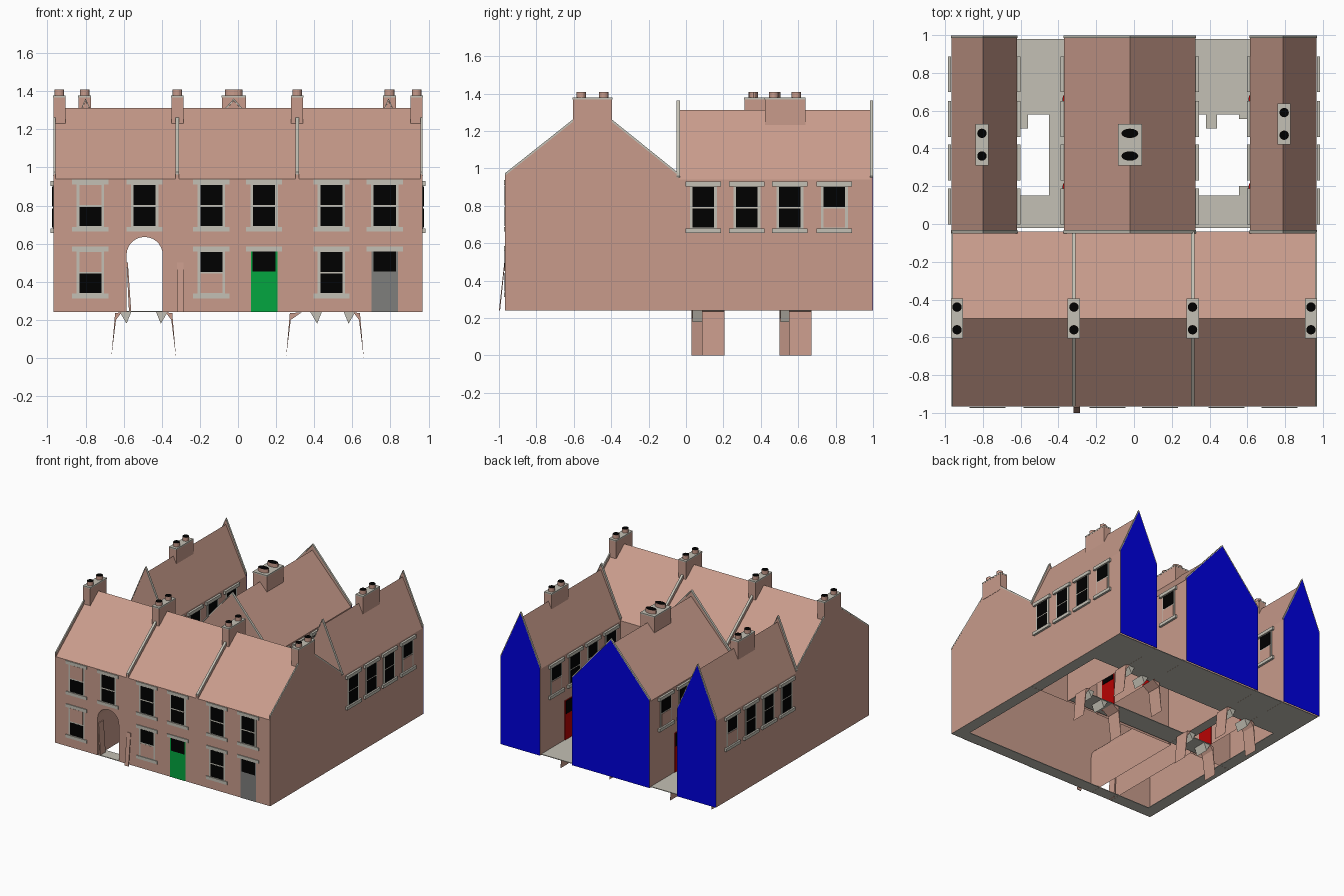
import bpy, bmesh, math
from mathutils import Vector

if "Cube" in bpy.data.objects:
    bpy.data.objects.remove(bpy.data.objects["Cube"])

COL = {
    "brick": (0.58, 0.33, 0.26), "stone": (0.55, 0.53, 0.46), "black": (0, 0, 0),
    "blue": (0, 0, 0.72), "green": (0.001, 0.38, 0.05),
    "grey": (0.21, 0.21, 0.20), "red": (0.48, 0.001, 0.001),
}
MATS = {}
for n, c in COL.items():
    MATS[n] = bpy.data.materials.new(n)
    MATS[n].diffuse_color = (*c, 1)

PARTS = {}


def part(name, mat):
    return PARTS.setdefault(name, (bmesh.new(), mat))[0]


def prism(bm, pts, axis, a, b, open_z=()):
    """Extrude a (p, z) outline along x or y; drop flat faces at heights open_z."""
    place = (lambda p, t: (p[0], t, p[1])) if axis == "y" else (lambda p, t: (t, p[0], p[1]))
    va = [bm.verts.new(place(p, a)) for p in pts]
    vb = [bm.verts.new(place(p, b)) for p in pts]
    n = len(pts)
    fs = [bm.faces.new(va), bm.faces.new(vb[::-1])]
    for i in range(n):
        j = (i + 1) % n
        fs.append(bm.faces.new((va[j], va[i], vb[i], vb[j])))
    bmesh.ops.recalc_face_normals(bm, faces=fs)
    dead = [f for f in fs if any(all(abs(v.co.z - z) < 1e-4 for v in f.verts) for z in open_z)]
    bmesh.ops.delete(bm, geom=dead, context="FACES")


def box(bm, x0, x1, y0, y1, z0, z1):
    prism(bm, [(x0, z0), (x1, z0), (x1, z1), (x0, z1)], "y", y0, y1)


def plate(name, mat, wall, u0, u1, z0, z1, out):
    """Plate on a wall; wall = (axis of normal, position, outward sign)."""
    ax, pos, s = wall
    if ax == "y":
        out *= 0.4  # the street front is almost flat
    a, b = sorted((pos + s * 0.0006, pos + s * out))
    if ax == "y":
        box(part(name, mat), u0, u1, a, b, z0, z1)
    else:
        box(part(name, mat), a, b, u0, u1, z0, z1)


def window(wall, u, z0, blocked=None):
    """Sash window with sill and lintel; one half can be bricked up."""
    h, m = 0.225, z0 + 0.11
    plate("window_frames", "stone", wall, u - 0.072, u + 0.072, z0, z0 + h, 0.005)
    for half, a, b in (("low", z0 + 0.005, m - 0.005), ("high", m + 0.005, z0 + h - 0.005)):
        fill = ("brick_infill", "brick") if half == blocked else ("window_glass", "black")
        plate(*fill, wall, u - 0.058, u + 0.058, a, b, 0.008)
    plate("sills", "stone", wall, u - 0.095, u + 0.095, z0 - 0.025, z0, 0.018)
    plate("lintels", "stone", wall, u - 0.095, u + 0.095, z0 + h - 0.002, z0 + h + 0.024, 0.018)


def door(wall, u, mat, lintel=False):
    plate(mat + "_door", mat, wall, u - 0.07, u + 0.07, 0.24, 0.565, 0.005)
    plate("window_glass", "black", wall, u - 0.06, u + 0.06, 0.455, 0.56, 0.008)
    if lintel:
        plate("lintels", "stone", wall, u - 0.095, u + 0.095, 0.56, 0.585, 0.018)


def chimney(x, y, wx, wy, z0, rx=0.025):
    box(part("chimney_stacks", "brick"), x - wx, x + wx, y - wy, y + wy, z0, 1.368)
    box(part("chimney_caps", "stone"), x - wx - .001, x + wx + .001, y - wy - .001, y + wy + .001, 1.368, 1.378)
    for py in (y - 0.06, y + 0.06):
        for nm, mt, r, za, zb in (("chimney_pots", "brick", 1, 1.375, 1.408), ("pot_openings", "black", .97, 1.40, 1.410)):
            bm = part(nm, mt)
            r0 = bmesh.ops.create_cone(bm, cap_ends=True, segments=16, radius1=0.025 * r, radius2=0.025 * r, depth=zb - za)
            for v in r0["verts"]:
                v.co = Vector((v.co.x * rx / 0.025 + x, v.co.y + py, v.co.z + (za + zb) / 2))


W, Z0, EAVE, RIDGE = 0.967, 0.24, 0.94, 1.312
YF, YB, YR = -0.967, -0.04, -0.50

# front terrace body with the arched passage running through it
AX, AR, SPRING = -0.49, 0.095, 0.54
arch = [(AX - AR * math.cos(math.pi * i / 14), SPRING + AR * math.sin(math.pi * i / 14)) for i in range(15)]
prism(part("terrace_walls", "brick"),
      [(-W, Z0), (AX - AR, Z0)] + arch + [(AX + AR, Z0), (W, Z0), (W, EAVE), (-W, EAVE)],
      "y", YF, YB, (Z0, EAVE))
prism(part("terrace_roof", "brick"), [(YF, EAVE), (YR, RIDGE), (YB, EAVE)], "x", -W, W, (EAVE,))

# party wall copings, end gables and front chimneys
for x, t in ((-W + 0.004, 0.004), (-0.318, 0.009), (0.31, 0.009), (W - 0.004, 0.004)):
    prism(part("party_walls", "brick"), [(YF, EAVE), (YF, .962), (YR, 1.335), (YB, .962), (YB, EAVE), (YR, RIDGE - .01)],
          "x", x - t, x + t)
    prism(part("party_copings", "stone"), [(YF, .962), (YF, .975), (YR, 1.345), (YB, .975), (YB, .962), (YR, 1.332)],
          "x", x - t - 0.0005, x + t + 0.0005)
for x in (-0.937, -0.318, 0.31, 0.937):
    chimney(x, -0.50, 0.032, 0.105, 1.23)

# front windows and doors
front = ("y", YF, -1)
for i, x in enumerate((-0.775, -0.49, -0.14, 0.137, 0.49, 0.77)):
    window(front, x, 0.688, "high" if i == 0 else None)
window(front, -0.775, 0.337, "high")
window(front, -0.14, 0.337, "low")
window(front, 0.49, 0.337)
door(front, 0.137, "green", True)
door(front, 0.77, "grey", True)

# three rear wings with raised gables, blue on the back face only
for x0, x1, xr in ((-W, -0.62, -0.80), (-0.37, 0.325, -0.022), (0.615, W, 0.79)):
    prism(part("wing_walls_and_roofs", "brick"), [(x0, Z0), (x0, EAVE), (xr, RIDGE), (x1, EAVE), (x1, Z0)],
          "y", YB - 0.005, 0.996, (Z0,))
    top = [(x0, 0.95), (xr, 1.35), (x1, 0.95)]
    for ya, yb in ((YB - 0.008, YB + 0.006), (0.986, 0.996)):
        prism(part("wing_gables", "brick"), [(x0, EAVE)] + top + [(x1, EAVE)], "y", ya, yb)
        cap = [(x0, 0.951), (xr, 1.351), (x1, 0.951), (x1 + .003, 0.96), (xr, 1.362), (x0 - .003, 0.96)]
        prism(part("gable_copings", "stone"), cap, "y", ya - 0.002, yb + 0.003)
    prism(part("back_gables_blue", "blue"), [(x0, Z0)] + top + [(x1, Z0)], "y", 0.9965, 0.9985)
chimney(-0.805, 0.42, 0.033, 0.108, 1.22)
chimney(0.795, 0.53, 0.033, 0.108, 1.22)
chimney(-0.022, 0.42, 0.063, 0.108, 1.23, 0.045)

# wing windows on outer and yard walls
outer = [("x", -W, -1), ("x", W, 1)]
yard = [("x", -0.62, 1), ("x", -0.37, -1), ("x", 0.325, 1), ("x", 0.615, -1)]
for wall in outer + yard:
    for i, y in enumerate((0.093, 0.325, 0.555, 0.793)):
        window(wall, y, 0.68, "low" if i == 3 else None)

# yard doors, each with a tilted step and a brick support below
for k, wall in enumerate(yard):
    _, w, s = wall
    reach = 0.115 if k == 2 else 0.06
    lean = 0.073 if k == 2 else 0.045
    for y in (0.09, 0.56) if k % 2 == 0 else (0.145, 0.61):
        door(wall, y, "red")
        prism(part("door_steps", "stone"), [(w + (reach - .06) * s, .24), (w + (reach - .025) * s, .18), (w + reach * s, .242)],
              "y", y - .055, y + .055)
        prism(part("step_supports", "brick"), [(w - lean * s, 0), (w - (lean - .02) * s, .235), (w + .01 * s, .24), (w - (lean - .025) * s, .20)],
              "y", y - .06, y + .06)

# ground slab: outer ring with cross strip and passage strip
slab = part("ground_slab", "stone")
E = 0.966
for x0, x1, y0, y1 in ((-E, E, -E, -0.87), (-E, E, 0.58, 0.98), (-E, -0.87, -0.87, 0.58),
                       (0.87, E, -0.87, 0.58), (-0.62, 0.615, -0.02, 0.15), (-0.45, -0.37, 0.15, 0.58)):
    box(slab, x0, x1, y0, y1, 0.2405, 0.246)

# leaning planks by the archway
planks = part("leaning_planks", "brick")
prism(planks, [(-1.0, 0.24), (-0.994, 0.24), (YF, 0.50), (YF - 0.004, 0.50)], "x", -0.32, -0.285)
prism(planks, [(-0.572, 0.24), (-0.56, 0.24), (-0.578, 0.50), (-0.585, 0.50)], "y", -0.965, -0.90)

for name, (bm, mat) in PARTS.items():
    me = bpy.data.meshes.new(name)
    bm.to_mesh(me)
    bm.free()
    me.materials.append(MATS[mat])
    bpy.context.collection.objects.link(bpy.data.objects.new(name, me))

for m in bpy.data.materials:
    if m.users and not m.is_grease_pencil:
        m.use_nodes = True
        m.node_tree.nodes["Principled BSDF"].inputs["Base Color"].default_value = m.diffuse_color
